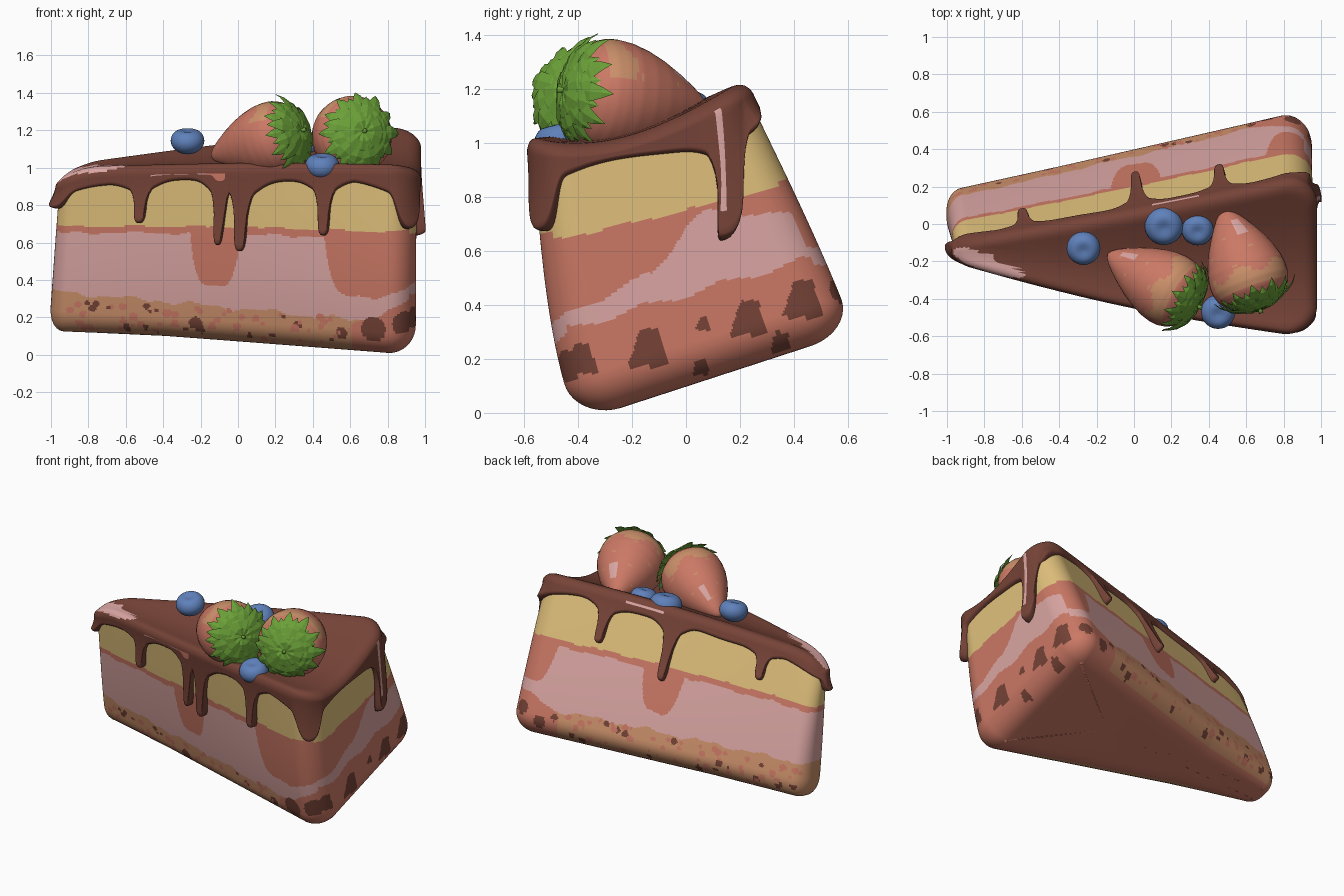
import bpy, bmesh, math, random
from mathutils import Vector

if "Cube" in bpy.data.objects:
    bpy.data.objects.remove(bpy.data.objects["Cube"])
random.seed(4)
COL = {"yellow_cream": (.75, .53, .20), "pink_cream": (.70, .38, .365), "red_jam": (.60, .19, .13),
       "chocolate": (.18, .056, .038), "tan_crumb": (.60, .28, .145), "leaf_green": (.147, .355, .04),
       "berry_blue": (.115, .22, .50)}
MATS = []
for n, c in COL.items():
    m = bpy.data.materials.new(n)
    m.diffuse_color = (*c, 1)
    m.use_nodes = True
    m.node_tree.nodes["Principled BSDF"].inputs["Base Color"].default_value = m.diffuse_color
    MATS.append(m)
YEL, PINK, RED, CHOC, TAN, GREEN, BLUE = range(7)

# slice corners at the bottom and top: tip front, tip rear, back front, back rear
LO = [Vector(p) for p in ((-1.01, -.04, .11), (-1.01, .20, .165), (.95, -.43, -.045), (.95, .655, .31))]
HI = [Vector(p) for p in ((-.95, -.20, .965), (-.95, -.10, .985), (.955, -.59, .985), (.955, .25, 1.205))]

def place(x, y, t):
    """Plan position and height fraction to world position on the tilted slice."""
    u, v = (x + 1) / 1.95, (y / hw(x) + 1) / 2
    a, b, c, d = [p.lerp(q, t) if 0 <= t <= 1 else p + (q - p) * t for p, q in zip(LO, HI)]
    p = (a * (1 - v) + b * v) * (1 - u) + (c * (1 - v) + d * v) * u
    u, s, v = min(max(u, 0), 1), min(max(t, 0), 1), min(max(v, 0), 1)
    hump = math.sin(math.pi * u)
    p.z -= .10 * s ** 6 * math.sin(math.pi * v ** .85) * u
    p.z += .02 * hump * s - .06 * max(0, 1 - u / .12) ** 2 * s ** 6
    belly = math.sin(math.pi * s ** .7)
    p.y -= (.04 - .025 * v) * hump * s + belly * ((.015 + .027 * u) * (1 - v) - .015 * v)
    return p

def hw(x):
    return .1 + .38 * (x + 1) / 1.95

def outline(ds):
    """Rounded wedge outline: list of (x, y, nx, ny)."""
    cor = [((-1, -.1), .1), ((.95, -.48), .14), ((.95, .48), .14), ((-1, .1), .1)]
    arcs = []
    for i, (p, r) in enumerate(cor):
        p = Vector(p)
        d0 = (p - Vector(cor[i - 1][0])).normalized()
        d1 = (Vector(cor[(i + 1) % 4][0]) - p).normalized()
        ang = d0.angle(d1)
        s = p - d0 * r * math.tan(ang / 2)
        n0 = Vector((d0.y, -d0.x))
        c, a0 = s - n0 * r, math.atan2(n0.y, n0.x)
        k = max(6, round(r * ang / ds))
        arcs.append([(c.x + r * math.cos(a0 + ang * j / k), c.y + r * math.sin(a0 + ang * j / k),
                      math.cos(a0 + ang * j / k), math.sin(a0 + ang * j / k)) for j in range(k + 1)])
    out = []
    for i, arc in enumerate(arcs):
        out += arc
        e, f = arc[-1], arcs[(i + 1) % 4][0]
        k = round(math.hypot(f[0] - e[0], f[1] - e[1]) / ds)
        out += [tuple(e[q] + (f[q] - e[q]) * j / k for q in range(4)) for j in range(1, k)]
    return out

def obj(name, verts, faces, cols, smooth=True):
    me = bpy.data.meshes.new(name)
    bm = bmesh.new()
    vs = [bm.verts.new(v) for v in verts]
    used = sorted(set(cols))
    for f, c in zip(faces, cols):
        bf = bm.faces.new([vs[i] for i in f])
        bf.material_index = used.index(c)
        bf.smooth = smooth
    bmesh.ops.recalc_face_normals(bm, faces=bm.faces[:])
    bm.to_mesh(me)
    bm.free()
    for c in used:
        me.materials.append(MATS[c])
    o = bpy.data.objects.new(name, me)
    bpy.context.collection.objects.link(o)

def loft(name, rings, colour):
    n = len(rings[0])
    faces, cols = [tuple(range(n))], [colour(0, 0)]
    for i in range(len(rings) - 1):
        for j in range(n):
            k = (j + 1) % n
            faces.append((i * n + j, i * n + k, (i + 1) * n + k, (i + 1) * n + j))
            cols.append(colour(i, j))
    faces.append(tuple((len(rings) - 1) * n + j for j in range(n)))
    cols.append(colour(len(rings) - 2, 0))
    obj(name, [p for r in rings for p in r], faces, cols)

OUT = outline(.0075)

def ring(off, t, k=1):
    res = []
    for x, y, a, b in OUT:
        o = off * (.5 + .5 * min(1, (x + 1) / .6)) if t < .5 else off
        res.append(place(.3 + (x + a * o - .3) * k, (y + b * o) * k, t))
    return res

# cake body: layered sponge, jam and crumb base coloured by height
RB = .14
spec = [(-RB, 0, k) for k in (.05, .4, .75)]
spec += [(-RB * (1 - math.sin(a * math.pi / 20)), RB * (1 - math.cos(a * math.pi / 20)), 1) for a in range(11)]
spec += [(0, RB + (.96 - RB) * i / 88, 1) for i in range(1, 89)]
spec += [(-.04 * (1 - math.cos(a * math.pi / 8)), .96 + .04 * math.sin(a * math.pi / 8), 1) for a in range(1, 5)]
spec += [(-.04, 1, k) for k in (.75, .4, .05)]
dots = {s: [(random.uniform(-.97, .65), random.uniform(.04, .21), random.uniform(.009, .024),
             random.choice((CHOC, RED, RED))) for _ in range(75)] for s in (-1, 1)}
dots[-1] += [(.72, .16, .065, CHOC), (.88, .19, .06, CHOC), (-.23, .13, .035, CHOC), (.55, .13, .03, CHOC)]
dots[1] += [(.72, .1, .04, CHOC), (.85, .17, .045, CHOC)]
chunks = [(-.39, .20, .055), (-.14, .24, .07), (.05, .17, .03), (.06, .33, .025), (.23, .35, .065),
          (.35, .26, .04), (.43, .42, .07)]
BAND = [(-.1, .35), (0, .36), (.4, .43), (.55, .56), (.65, .6), (.85, .52), (1.1, .44)]

def table(tab, v):
    for (a, p), (b, q) in zip(tab, tab[1:]):
        if v <= b:
            return p + (q - p) * (v - a) / (b - a)
    return tab[-1][1]

def body_colour(i, j):
    t = (spec[i][1] + spec[i + 1][1]) / 2
    x, y, nx, ny = OUT[j]
    if t < .012:
        return RED
    if nx > .7:
        v = (y / .48 + 1) / 2
        w = .012 * math.sin(v * 23)
        if t > .65 - .04 * v + w * .3:
            return YEL
        p = place(x, y, t)
        if any(abs(p.y - a) * 1.05 + .35 * (p.z - b) < r * .85 and abs(p.z - b) < r for a, b, r in chunks):
            return CHOC
        return PINK if .32 + w < t < table(BAND, v) + w else RED
    s = -1 if ny < 0 else 1
    w = .01 * math.sin(17 * x + s) + .007 * math.sin(41 * x)
    top = .675 if s < 0 else .655 - .02 * x
    if t > top + w * .4:
        return YEL
    if t < .32:
        for a, b, r, c in dots[s]:
            if (x - a) ** 2 + (t - b) ** 2 < r * r:
                return c
    if x > .6 and t < .18 + (x - .6) * .4 + w:
        return RED
    if t < .225 - .04 * x + w:
        return TAN
    c, e = (-.14, .6) if s < 0 else (0, .85)
    low = min(top - .04, .34 + .3 * ((x - c) / .14) ** 4,
              .33 + .3 * max(0, (e - x) / .15) ** 4 + .25 * max(0, x - .75))
    return RED if t > low + w * .6 else PINK

loft("cake_body", [ring(*s) for s in spec], body_colour)

# chocolate glaze: (plan point, lowest height fraction, half width)
def fl(x, s):
    return (x, s * hw(x))
DRIPS = [(fl(-.55, -1), .72, .045), (fl(-.12, -1), .6, .035), (fl(0, -1), .57, .048), (fl(.45, -1), .67, .045),
         ((.92, -.45), .7, .085), ((-.99, -.04), .82, .08), ((.95, .33), .5, .06), (fl(0, 1), .58, .042),
         (fl(.45, 1), .71, .042), (fl(-.62, 1), .77, .042), ((.93, .46), .9, .06)]
ends, bulge = [], []
for x, y, a, b in OUT:
    base = .957 + .008 * math.sin(9 * x + 7 * y)
    if a > .7:
        base -= .05 * math.exp(-((y - .13) / .18) ** 2)
    lo, bu = base, 0
    for (px, py), te, w in DRIPS:
        d = math.hypot(x - px, y - py) / w
        g = math.exp(-d ** 4) if d < 4 else 0
        lo = min(lo, base - (base - te) * (.74 * g + .26 * math.exp(-(d / 2.3) ** 2)))
        bu = max(bu, g)
    ends.append(lo)
    bulge.append(bu)
rings = [ring(-.051, 1.04, k) for k in (.04, .2, .36, .52, .66, .78, .88, .95)]
for a in range(8):
    th = a * math.pi / 14
    rings.append(ring(.024 - .075 * (1 - math.sin(th)), 1.04 - .06 * (1 - math.cos(th))))
first_wall = len(rings)
for r in range(1, 23):
    f = r / 18
    row = []
    for (x, y, a, b), te, bu in zip(OUT, ends, bulge):
        if r <= 18:
            off, t = .024 + bu * .028 * f * f, .98 + (te - .98) * f
        else:
            th = (r - 18) * math.pi / 8
            off = -.01 + (.034 + bu * .028) * math.cos(th)
            t = te - .025 * math.sin(th)
        shear = .33 * (.98 - t) * math.exp(-((y - .33) / .13) ** 2) if a > .7 else 0
        # necks of the drips are pinched above their round ends
        pinch = 0
        for (px, py), e, w in DRIPS:
            if e < .8 and w < .07 and abs(x - px) < .12 and abs(y - py) < .12:
                k = .35 * math.exp(-((t - e - .45 * (.97 - e)) / (.3 * (.97 - e))) ** 2)
                d = (x - px) * -b + (y - py) * a
                pinch = -k * d * math.exp(-(d / w / 1.3) ** 4)
        row.append(place(x + a * off - b * pinch, y + b * off + a * pinch - shear, t))
    rings.append(row)

def glaze_colour(i, j):
    p = rings[i][j]
    x, y, nx, ny = OUT[j]
    dx, dy = p.x + .77, p.y + .205
    e, f = dx * .95 - dy * .3, dx * .3 + dy * .95
    if i < first_wall + 3 and (e / .2) ** 2 + (f / .05) ** 2 < 1:
        return PINK
    if ny < -.7 and i in (first_wall - 1, first_wall) and -.5 < x < -.1:
        return PINK if x < -.2 else RED
    if ny > .7 and i in (first_wall - 2, first_wall - 1) and .08 < x < .34:
        return PINK
    if nx > .7 and first_wall - 3 < i < first_wall + 14 and abs(y - .315) < .012:
        return PINK
    return CHOC
loft("chocolate_glaze", rings, glaze_colour)

# fruit helpers
def lathe(name, prof, base, axis, colour, n=40):
    q = axis.to_track_quat('Z', 'Y')
    rr = [[base + q @ Vector((r * math.cos(6.28319 * k / n), r * math.sin(6.28319 * k / n), z))
           for k in range(n)] for z, r in prof]
    loft(name, rr, lambda i, k: colour(prof[i][0], q @ Vector((math.cos(6.28319 * k / n),
         math.sin(6.28319 * k / n), 0)), i, k))

BERRY = [(0, .3), (.01, .55), (.05, .78), (.12, .92), (.2, .99), (.28, 1), (.38, .97), (.5, .88), (.62, .75),
         (.74, .58), (.85, .40), (.93, .25), (.98, .12), (1, .02)]

def strawberry(name, base, tip, rad):
    base, tip = Vector(base), Vector(tip)
    ax = tip - base
    L = ax.length
    prof = [(z / 52 * L, table(BERRY, z / 52) * rad) for z in range(53)]

    def colour(z, d, i, k):
        f = z / L
        if d.z > .4 and .12 < f < .29 + .05 * math.sin(k * .9):
            return TAN
        if .66 < f < .84 and d.dot(Vector((.2, .3, .93))) > .96:
            return PINK
        if i % 8 == 3 and k % 9 == (i // 8 * 4) % 9 and d.z > .2:
            return TAN
        return RED
    lathe(name, prof, base, ax, colour)
    # leafy cap: three rings of pointed leaves
    q = ax.to_track_quat('Z', 'Y')
    verts, faces = [], []
    for lay, (cnt, sc, lift) in enumerate(((12, 1, .005), (12, .88, -.012), (9, .62, -.025))):
        for i in range(cnt):
            a = 6.28319 * (i + lay * .5) / cnt
            s = sc * random.uniform(.9, 1.05)
            s0 = len(verts)
            for rho, z, h in ((.01, -.015, .008), (.09, -.018, .034), (.165, .005, .036), (.205, .035, .02),
                              (.228, .07, 0)):
                for side in (-1, 0, 1):
                    c = Vector((rho * s, side * h, z * s + lift - (.006 if side == 0 else 0)))
                    verts.append(base + q @ Vector((c.x * math.cos(a) - c.y * math.sin(a),
                                                    c.x * math.sin(a) + c.y * math.cos(a), c.z)))
            for r in range(4):
                for c in range(2):
                    o = s0 + r * 3 + c
                    faces.append((o, o + 1, o + 4, o + 3))
    obj(name + "_leaves", verts, faces, [GREEN] * len(faces), False)
    lathe(name + "_stem", [(0, .014), (.03, .01), (.05, .012)], base - ax * .01 / L, -ax, lambda *a: GREEN, 10)

strawberry("left_strawberry", (.31, -.42, 1.19), (-.14, -.16, 1.06), .2)
strawberry("right_strawberry", (.66, -.42, 1.19), (.48, .08, 1.12), .213)

# blueberries: flattened, slightly dimpled on top
for i, (x, y, z, r) in enumerate(((-.27, -.13, 1.145, .09), (.16, -.01, 1.115, .103), (.34, -.03, 1.11, .085),
                                  (.45, -.47, 1.01, .092))):
    prof = []
    for k in range(21):
        a = math.pi * k / 20
        s = math.sin(a)
        dent = .25 * math.exp(-(s / .45) ** 2) if k > 10 else 0
        prof.append((r * (-.8 * math.cos(a) - dent), r * max(s, .02)))
    lathe("blueberry_%d" % (i + 1), prof, Vector((x, y, z)), Vector((0, -.25, .97)), lambda *a: BLUE, 32)
